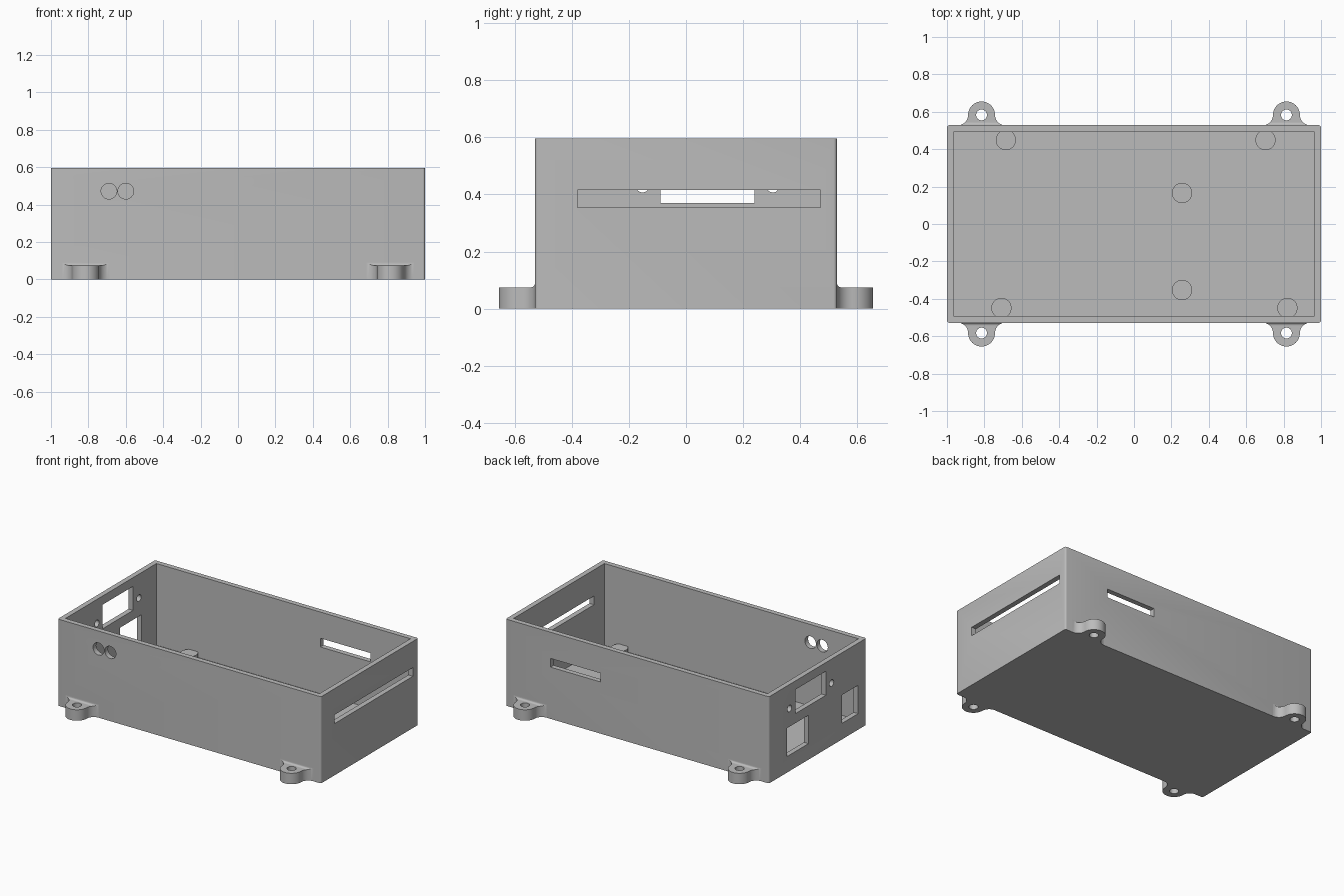
import bpy, bmesh, math
from mathutils import Matrix, Vector

cube = bpy.data.objects.get("Cube")
if cube:
    bpy.data.objects.remove(cube, do_unlink=True)

GREY = (0.5, 0.5, 0.5, 1.0)
grey = bpy.data.materials.new("light_grey_plastic")
grey.use_nodes = True
grey.diffuse_color = GREY
grey.node_tree.nodes["Principled BSDF"].inputs["Base Color"].default_value = GREY

W, D, H, T = 1.0, 0.528, 0.595, 0.035   # half width, half depth, height, wall


def finish(bm, name):
    bmesh.ops.recalc_face_normals(bm, faces=bm.faces)
    mesh = bpy.data.meshes.new(name)
    bm.to_mesh(mesh)
    bm.free()
    mesh.materials.append(grey)
    ob = bpy.data.objects.new(name, mesh)
    bpy.context.collection.objects.link(ob)
    return ob


def add_box(bm, lo, hi):
    lo, hi = Vector(lo), Vector(hi)
    m = Matrix.Translation((lo + hi) / 2) @ Matrix.Diagonal((hi - lo).to_4d())
    return bmesh.ops.create_cube(bm, size=1, matrix=m)["verts"]


def add_cylinder(bm, centre, radius, length, axis="Z"):
    turn = {"X": Matrix.Rotation(math.pi / 2, 4, "Y"),
            "Y": Matrix.Rotation(math.pi / 2, 4, "X"), "Z": Matrix()}[axis]
    bmesh.ops.create_cone(bm, cap_ends=True, segments=40, radius1=radius, radius2=radius,
                          depth=length, matrix=Matrix.Translation(centre) @ turn)


def extrude_profile(points, direction, name):
    bm = bmesh.new()
    face = bm.faces.new([bm.verts.new(p) for p in points])
    new = bmesh.ops.extrude_face_region(bm, geom=[face])["geom"]
    bmesh.ops.translate(bm, vec=direction, verts=[v for v in new if isinstance(v, bmesh.types.BMVert)])
    return finish(bm, name)


def cut(ob, cutter):
    mod = ob.modifiers.new("cut", "BOOLEAN")
    mod.operation, mod.solver, mod.object = "DIFFERENCE", "EXACT", cutter
    deps = bpy.context.evaluated_depsgraph_get()
    mesh = bpy.data.meshes.new_from_object(ob.evaluated_get(deps))
    ob.modifiers.clear()
    ob.data = mesh
    bpy.data.objects.remove(cutter, do_unlink=True)


def smooth(ob):
    bpy.ops.object.select_all(action="DESELECT")
    ob.select_set(True)
    bpy.context.view_layer.objects.active = ob
    bpy.ops.object.shade_smooth_by_angle(angle=math.radians(30))


def arc(cx, cy, r, a0, a1, n):
    steps = [math.radians(a0 + (a1 - a0) * i / n) for i in range(n + 1)]
    return [(cx + r * math.cos(a), cy + r * math.sin(a)) for a in steps]


# Enclosure: block with softened upright edges, hollowed from above
bm = bmesh.new()
add_box(bm, (-W, -D, 0), (W, D, H))
upright = [e for e in bm.edges if abs(e.verts[0].co.z - e.verts[1].co.z) > 0.1]
bmesh.ops.bevel(bm, geom=upright, offset=0.012, segments=4, profile=0.5, affect="EDGES")
shell = finish(bm, "enclosure_shell")

bm = bmesh.new()
add_box(bm, (-W + T, -D + T, T), (W - T, D - T, H + 0.1))
cut(shell, finish(bm, "cavity_cutter"))

# Openings in the four walls
bm = bmesh.new()
OUT, IN = 0.05, 0.06
add_box(bm, (W - IN, -0.38, 0.355), (W + OUT, 0.47, 0.415))      # long card slot
add_box(bm, (0.28, D - IN, 0.355), (0.66, D + OUT, 0.415))       # back slot
for y0, y1, z0, z1 in ((-0.09, 0.24, 0.37, 0.535),               # connector windows
                       (0.10, 0.33, 0.11, 0.305),
                       (-0.44, -0.265, 0.11, 0.305)):
    add_box(bm, (-W - OUT, y0, z0), (-W + IN, y1, z1))
for y in (-0.152, 0.304):                                        # screw holes
    add_cylinder(bm, (-W, y, 0.43), 0.023, 0.12, "X")
for x in (-0.69, -0.60):                                         # round front holes
    add_cylinder(bm, (x, -D, 0.472), 0.042, 0.12, "Y")
cut(shell, finish(bm, "opening_cutter"))
smooth(shell)

# Support posts on the floor
for i, (x, y) in enumerate(((-0.685, 0.449), (0.703, 0.449), (0.257, 0.166),
                            (0.257, -0.353), (-0.709, -0.449), (0.82, -0.449))):
    bm = bmesh.new()
    add_cylinder(bm, (x, y, 0.047), 0.054, 0.052)
    smooth(finish(bm, f"support_post_{i + 1}"))

# Mounting lugs: flared plan shape, filleted into the wall, with a screw hole
LUG_X, LUG_Y, R, F, LUG_H, TOP_F = 0.815, 0.583, 0.072, 0.055, 0.075, 0.015
plan = [(R + F, D - 0.004)]
plan += arc(R + F, D + F, F, 270, 180, 10)
plan += arc(0, LUG_Y, R, 0, 180, 28)[1:]
plan += arc(-R - F, D + F, F, 0, -90, 10)[1:]
plan += [(-R - F, D - 0.004)]
above = arc(D + TOP_F, LUG_H + TOP_F, TOP_F, 180, 270, 8)
above += [(0.8, LUG_H), (0.8, 0.2), (D, 0.2)]

for sx, side in ((1, "left"), (-1, "right")):
    for sy, end in ((-1, "front"), (1, "back")):
        cx = sx * LUG_X
        lug = extrude_profile([(cx + x, sy * y, 0) for x, y in plan],
                              (0, 0, LUG_H + TOP_F), f"{end}_{side}_mounting_lug")
        cut(lug, extrude_profile([(cx - 0.3, sy * y, z) for y, z in above],
                                 (0.6, 0, 0), "lug_top_cutter"))
        bm = bmesh.new()
        add_cylinder(bm, (cx, sy * LUG_Y, 0.05), 0.029, 0.3)
        cut(lug, finish(bm, "lug_hole_cutter"))
        smooth(lug)
